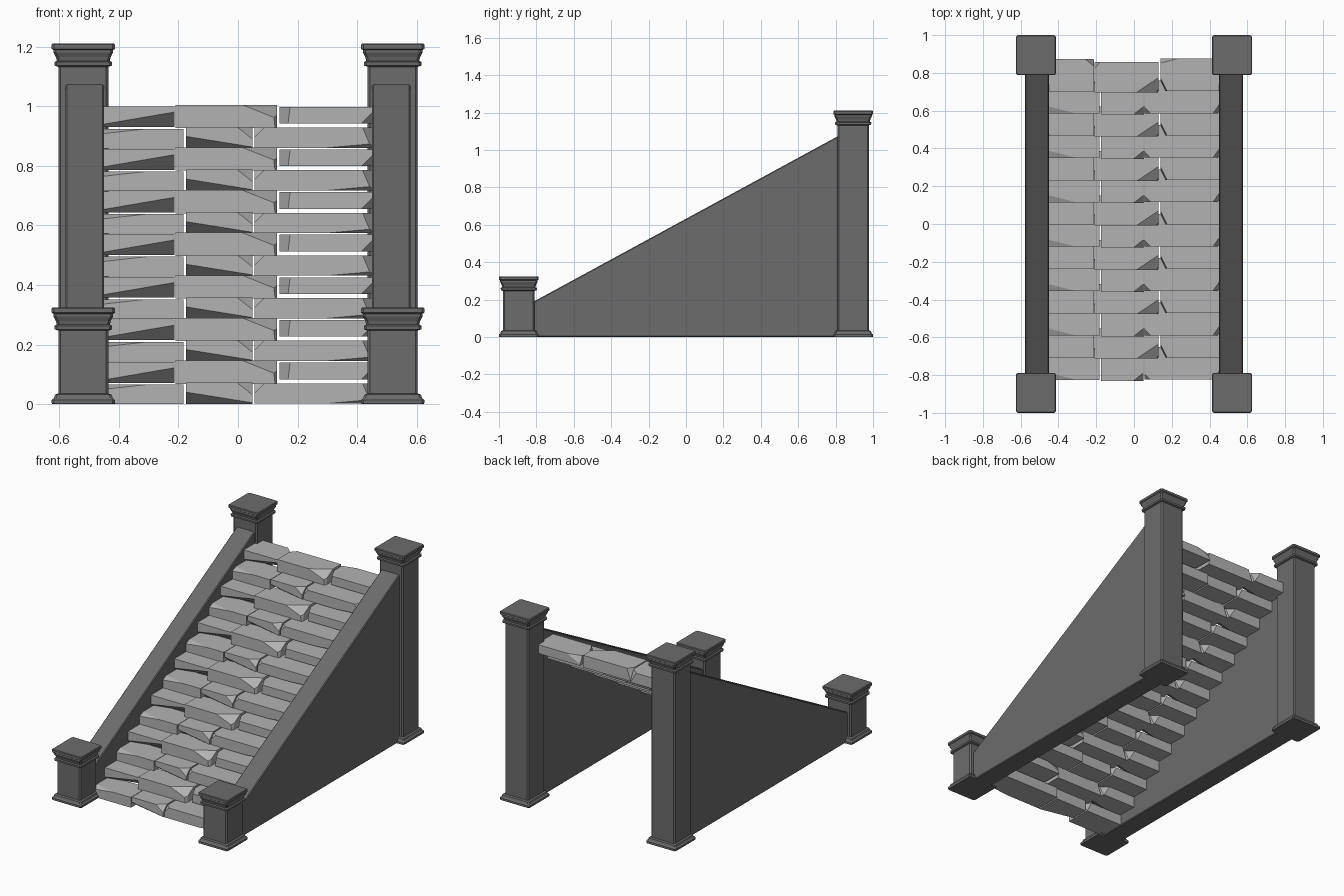
import bpy, bmesh
from mathutils import Vector

if "Cube" in bpy.data.objects:
    bpy.data.objects.remove(bpy.data.objects["Cube"], do_unlink=True)


def material(name, value):
    m = bpy.data.materials.new(name)
    m.use_nodes = True
    color = (value, value, value, 1)
    m.diffuse_color = color
    bsdf = m.node_tree.nodes["Principled BSDF"]
    bsdf.inputs["Base Color"].default_value = color
    bsdf.inputs["Roughness"].default_value = 0.9
    return m


DARK = material("dark grey stone", 0.15)
LIGHT = material("light grey stone", 0.45)


def to_mesh(name, bm, mat):
    bmesh.ops.recalc_face_normals(bm, faces=bm.faces)
    mesh = bpy.data.meshes.new(name)
    bm.to_mesh(mesh)
    bm.free()
    mesh.materials.append(mat)
    return mesh


def place(name, mesh, location=(0, 0, 0)):
    obj = bpy.data.objects.new(name, mesh)
    obj.location = location
    bpy.context.collection.objects.link(obj)
    return obj


# Square posts: chamfered square sections lofted up a moulding profile
def post_mesh(name, height):
    profile = [(0.104, 0), (0.106, 0.004), (0.106, 0.014), (0.099, 0.02),
               (0.095, 0.032), (0.084, 0.036)]
    cap = [(0.084, 0.078), (0.096, 0.074), (0.097, 0.062), (0.089, 0.058),
           (0.092, 0.046), (0.100, 0.03), (0.100, 0.022), (0.106, 0.018),
           (0.106, 0.004), (0.102, 0)]
    profile += [(r, height - drop) for r, drop in cap]
    bm = bmesh.new()
    rings = []
    for r, z in profile:
        c = r - 0.008
        corners = [(r, -c), (r, c), (c, r), (-c, r),
                   (-r, c), (-r, -c), (-c, -r), (c, -r)]
        rings.append([bm.verts.new((x, y, z)) for x, y in corners])
    for low, high in zip(rings, rings[1:]):
        for i in range(8):
            j = (i + 1) % 8
            bm.faces.new((low[i], low[j], high[j], high[i]))
    bm.faces.new(rings[0][::-1])
    bm.faces.new(rings[-1])
    return to_mesh(name, bm, DARK)


# Sloping side wall: a side profile given thickness
def wall_mesh():
    bm = bmesh.new()
    outline = [(-0.86, 0), (0.86, 0), (0.86, 1.1), (-0.86, 0.165)]
    face = bm.faces.new([bm.verts.new((-0.064, y, z)) for y, z in outline])
    out = bmesh.ops.extrude_face_region(bm, geom=[face])
    verts = [v for v in out["geom"] if isinstance(v, bmesh.types.BMVert)]
    bmesh.ops.translate(bm, verts=verts, vec=(0.128, 0, 0))
    return to_mesh("side_wall", bm, DARK)


short_post = post_mesh("short_post", 0.325)
tall_post = post_mesh("tall_post", 1.21)
wall = wall_mesh()
for side, s in (("left", 1), ("right", -1)):
    place("front_post_" + side, short_post, (s * 0.519, -0.894, 0))
    place("back_post_" + side, tall_post, (s * 0.519, 0.894, 0))
    w = place("side_wall_" + side, wall, (s * 0.514, 0, 0))
    bevel = w.modifiers.new("soft_edges", 'BEVEL')
    bevel.width = 0.005
    bevel.segments = 1


# A rough stone: a box with chips sliced off by planes (point, normal)
def add_stone(bm, low, high, chips):
    part = bmesh.new()
    bmesh.ops.create_cube(part, size=1)
    for v in part.verts:
        for k in range(3):
            v.co[k] = low[k] if v.co[k] < 0 else high[k]
    for point, normal in chips:
        bmesh.ops.bisect_plane(part, geom=part.verts[:] + part.edges[:] + part.faces[:],
                               plane_co=Vector(point), plane_no=Vector(normal),
                               clear_outer=True)
        bmesh.ops.holes_fill(part, edges=[e for e in part.edges if e.is_boundary])
    temp = bpy.data.meshes.new("temp")
    part.to_mesh(temp)
    part.free()
    bm.from_mesh(temp)
    bpy.data.meshes.remove(temp)


def row_mesh(name, stones):
    bm = bmesh.new()
    for low, high, chips in stones:
        add_stone(bm, low, high, chips)
    return to_mesh(name, bm, LIGHT)


RISE, RUN, COUNT = 0.0715, 0.1175, 14

# Two alternating rows of three stones with staggered joints
row_a = row_mesh("stone_row_a", [
    ((-0.45, 0, 0), (-0.213, 0.172, 0.07),
     [((-0.38, 0, 0.022), (0.12, -0.5, -0.7)),
      ((-0.25, 0.17, 0.06), (0.5, 0.6, 0.3))]),
    ((-0.21, -0.004, -0.003), (0.131, 0.155, 0.075),
     [((0.02, 0, 0.075), (0.3, -0.45, 0.75)),
      ((0.131, 0.015, 0.04), (0.8, -0.5, 0.1)),
      ((-0.19, 0.15, 0.06), (-0.6, 0.5, 0.2))]),
    ((0.139, 0.002, 0.012), (0.45, 0.174, 0.068),
     [((0.16, 0.03, 0.06), (-0.8, -0.4, 0.1)),
      ((0.43, 0, 0.03), (0.5, -0.5, -0.5)),
      ((0.2, 0.17, 0.06), (-0.15, 0.6, 0.3))]),
])
row_b = row_mesh("stone_row_b", [
    ((-0.45, 0.001, 0), (-0.183, 0.17, 0.066),
     [((-0.4, 0, 0.055), (-0.1, -0.4, 0.9)),
      ((-0.2, 0.16, 0.05), (0.6, 0.5, 0.3))]),
    ((-0.174, -0.004, 0), (0.049, 0.165, 0.072),
     [((-0.09, 0, 0.024), (-0.12, -0.55, -0.75)),
      ((0.03, 0, 0.05), (0.4, -0.5, 0.5))]),
    ((0.056, 0.002, 0.002), (0.45, 0.175, 0.07),
     [((0.08, 0, 0.06), (-0.5, -0.5, 0.5)),
      ((0.35, 0, 0.008), (0.07, -0.5, -0.8)),
      ((0.435, 0.02, 0.06), (0.7, -0.5, 0.3))]),
])
for i in range(COUNT):
    place("stone_step_%02d" % (i + 1), row_a if i % 2 else row_b,
          (0, -0.826 + RUN * i, RISE * i))
